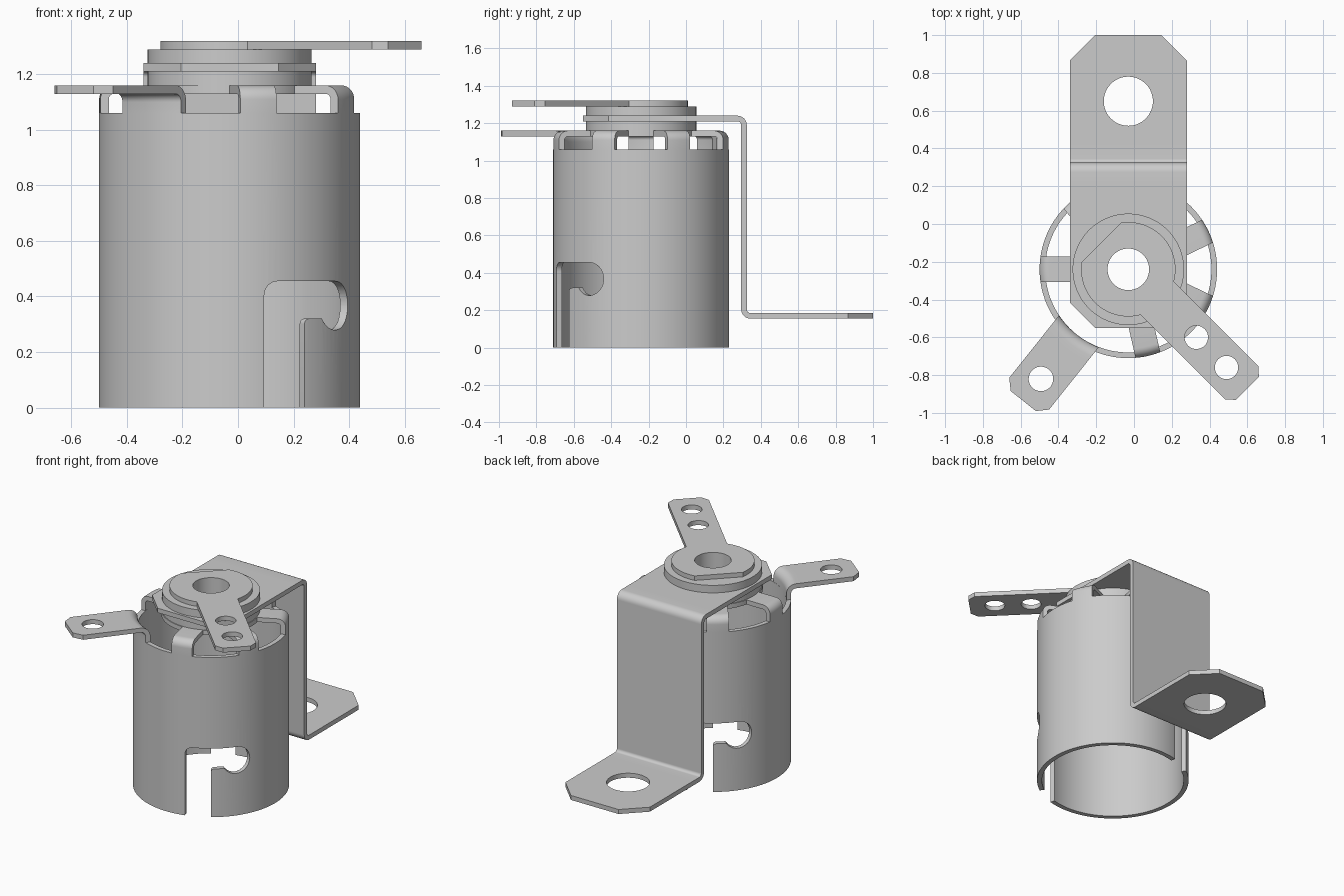
import bpy, bmesh
from math import sin, cos, pi, radians, sqrt
from mathutils import Vector

if "Cube" in bpy.data.objects:
    bpy.data.objects.remove(bpy.data.objects["Cube"])

CX, CY, R, T = -0.03, -0.24, 0.47, 0.03   # shell axis, shell radius, sheet thickness


def rounded(pts):
    """2D polyline; a third value on a point is its fillet radius."""
    out = []
    for i, p in enumerate(pts):
        v = Vector(p[:2])
        if len(p) < 3:
            out.append(v)
            continue
        a = (Vector(pts[i - 1][:2]) - v).normalized()
        b = (Vector(pts[(i + 1) % len(pts)][:2]) - v).normalized()
        r = p[2]                          # right-angle corners only
        c = v + (a + b) * r
        out += [c - b * r * cos(k * pi / 16) - a * r * sin(k * pi / 16) for k in range(9)]
    return out


def circle(x, y, r, n=64):
    return [(x + r * cos(2 * pi * i / n), y + r * sin(2 * pi * i / n)) for i in range(n)]


def smooth(ob):
    bpy.ops.object.select_all(action='DESELECT')
    bpy.context.view_layer.objects.active = ob
    ob.select_set(True)
    bpy.ops.object.shade_smooth_by_angle(angle=radians(30))


def mesh_object(name, bm):
    bmesh.ops.recalc_face_normals(bm, faces=bm.faces)
    me = bpy.data.meshes.new(name)
    bm.to_mesh(me)
    bm.free()
    ob = bpy.data.objects.new(name, me)
    bpy.context.collection.objects.link(ob)
    return ob


def loft(name, rings):
    """Closed solid through equal-length closed rings, capped at both ends."""
    bm = bmesh.new()
    vs = [[bm.verts.new(p) for p in ring] for ring in rings]
    n = len(rings[0])
    for a, b in zip(vs, vs[1:]):
        for i in range(n):
            bm.faces.new((a[i], a[(i + 1) % n], b[(i + 1) % n], b[i]))
    bm.faces.new(vs[0])
    bm.faces.new(vs[-1][::-1])
    return mesh_object(name, bm)


def plate(name, outline, holes, z0, z1):
    """Flat sheet with holes, from filled 2D curves."""
    cu = bpy.data.curves.new(name, 'CURVE')
    cu.dimensions, cu.fill_mode, cu.extrude = '2D', 'BOTH', (z1 - z0) / 2
    for loop in [outline] + holes:
        sp = cu.splines.new('POLY')
        sp.points.add(len(loop) - 1)
        for q, p in zip(sp.points, loop):
            q.co = (p[0], p[1], 0, 1)
        sp.use_cyclic_u = True
    ob = bpy.data.objects.new(name, cu)
    bpy.context.collection.objects.link(ob)
    ob.location.z = (z0 + z1) / 2
    bpy.ops.object.select_all(action='DESELECT')
    bpy.context.view_layer.objects.active = ob
    ob.select_set(True)
    bpy.ops.object.convert(target='MESH')
    ob = bpy.context.view_layer.objects.active
    bm = bmesh.new()
    bm.from_mesh(ob.data)
    bmesh.ops.remove_doubles(bm, verts=bm.verts, dist=1e-5)
    bmesh.ops.recalc_face_normals(bm, faces=bm.faces)
    bm.to_mesh(ob.data)
    bm.free()
    smooth(ob)
    return ob


def ribbon(name, path, across, place):
    """Bent sheet: thicken a centreline and sweep it across the width."""
    pts = rounded(path)
    left, right = [], []
    for i, p in enumerate(pts):
        d = (pts[min(i + 1, len(pts) - 1)] - pts[max(i - 1, 0)]).normalized()
        # straight ends stay square to the path
        n = Vector((-d.y, d.x)) * T / 2
        left.append(p + n)
        right.append(p - n)
    ring = left + right[::-1]
    ob = loft(name, [[place(p.x, p.y, s) for p in ring] for s in across])
    smooth(ob)
    return ob


def sag(s):
    return R - sqrt(R * R - s * s)


def polar(a, u, s):
    """Point u along direction a from the axis, s sideways."""
    return (CX + u * cos(a) - s * sin(a), CY + u * sin(a) + s * cos(a))


# cylindrical shell
bm = bmesh.new()
N = 128
prof = [(R, 0), (R, 1.06), (R - T, 1.06), (R - T, 0)]
rows = [[bm.verts.new((CX + r * cos(2 * pi * i / N), CY + r * sin(2 * pi * i / N), z))
         for r, z in prof] for i in range(N)]
for i in range(N):
    a, b = rows[i], rows[(i + 1) % N]
    for k in range(4):
        bm.faces.new((a[k], b[k], b[(k + 1) % 4], a[(k + 1) % 4]))
shell = mesh_object("barrel_shell", bm)

# two opposite bayonet slots, drawn unrolled and wrapped on the shell
bulb = [(0.443 + 0.088 * cos(radians(t)), 0.367 + 0.088 * sin(radians(t)))
        for t in [90 - 238 * k / 24 for k in range(25)]]
slot = rounded([(0.126, -0.05), (0.126, 0.455, 0.05)] + bulb +
               [(0.287, 0.32, 0.02), (0.287, -0.05)])
for turn in (0, pi):
    rings = [[(CX + r * cos(turn - pi / 2 + p.x / R), CY + r * sin(turn - pi / 2 + p.x / R), p.y)
              for p in slot] for r in (0.36, 0.6)]
    cutter = loft("slot_cutter", rings)
    cutter.hide_render = True
    mod = shell.modifiers.new("slot", 'BOOLEAN')
    mod.operation, mod.solver, mod.object = 'DIFFERENCE', 'EXACT', cutter
    bpy.context.view_layer.objects.active = shell
    bpy.ops.object.modifier_apply(modifier=mod.name)
    bpy.data.objects.remove(cutter)
smooth(shell)

# seven tabs at the rim: six fold inward, one folds out as a solder lug
for k in range(7):
    a = pi + k * 2 * pi / 7
    place = lambda u, z, s: (*polar(a, u - sag(s), s), z)
    if k == 1:
        w = 0.135
        across = [w * (j / 6 - 1) for j in range(13)]
        ribbon("lug_bend", [(R - T / 2, 1.06), (R - T / 2, 1.145, 0.045), (0.53, 1.145)], across, place)
        edge = [(0.53 - sag(s), s) for s in across]
        tip = [(0.842, w), (0.892, w - 0.05), (0.892, 0.05 - w), (0.842, -w)]
        hole = [polar(a, u, s) for u, s in circle(0.742, 0, 0.065, 40)]
        plate("lug_plate", [polar(a, u, s) for u, s in edge + tip], [hole], 1.13, 1.16)
    else:
        across = [0.067 * (j / 3 - 1) for j in range(7)]
        ribbon("rim_tab", [(R - T / 2, 1.06), (R - T / 2, 1.145, 0.035), (0.28, 1.145)], across, place)

# stacked discs around the central hole
bore = circle(CX, CY, 0.11)
for name, r, z0, z1 in (("shell_cap", 0.30, 1.13, 1.16), ("lower_washer", 0.295, 1.16, 1.21),
                        ("upper_washer", 0.295, 1.24, 1.29)):
    plate(name, circle(CX, CY, r, 96), [bore], z0, z1)

# bracket: top plate, bent web and foot
X0, X1, C = -0.34, 0.28, 0.135
plate("bracket_top", [(X0, 0.2), (X0, -0.55 + C), (X0 + C, -0.55), (X1 - C, -0.55),
                      (X1, -0.55 + C), (X1, 0.2)], [bore], 1.21, 1.24)
ribbon("bracket_web", [(0.2, 1.225), (0.31, 1.225, 0.035), (0.31, 0.17, 0.035), (0.42, 0.17)],
       [X0, X1], lambda y, z, x: (x, y, z))
plate("bracket_foot", [(X0, 0.42), (X1, 0.42), (X1, 1 - C), (X1 - C, 1), (X0 + C, 1), (X0, 1 - C)],
      [circle(CX, 0.65, 0.13)], 0.155, 0.185)

# top terminal: disc with a rear flat and a two-hole arm
a = -pi / 4
arc = lambda t0, t1: [(0.25 * cos(radians(t0 + (t1 - t0) * j / 20)),
                       0.25 * sin(radians(t0 + (t1 - t0) * j / 20))) for j in range(21)]
w = 0.125
outline = arc(30, 144) + arc(216, 330) + [(0.85, -w), (0.892, 0.04 - w), (0.892, w - 0.04), (0.85, w)]
holes = [[polar(a, u, s) for u, s in circle(c, 0, 0.062, 40)] for c in (0.509, 0.735)]
plate("terminal_arm", [polar(a, u, s) for u, s in outline], [bore] + holes, 1.29, 1.32)
